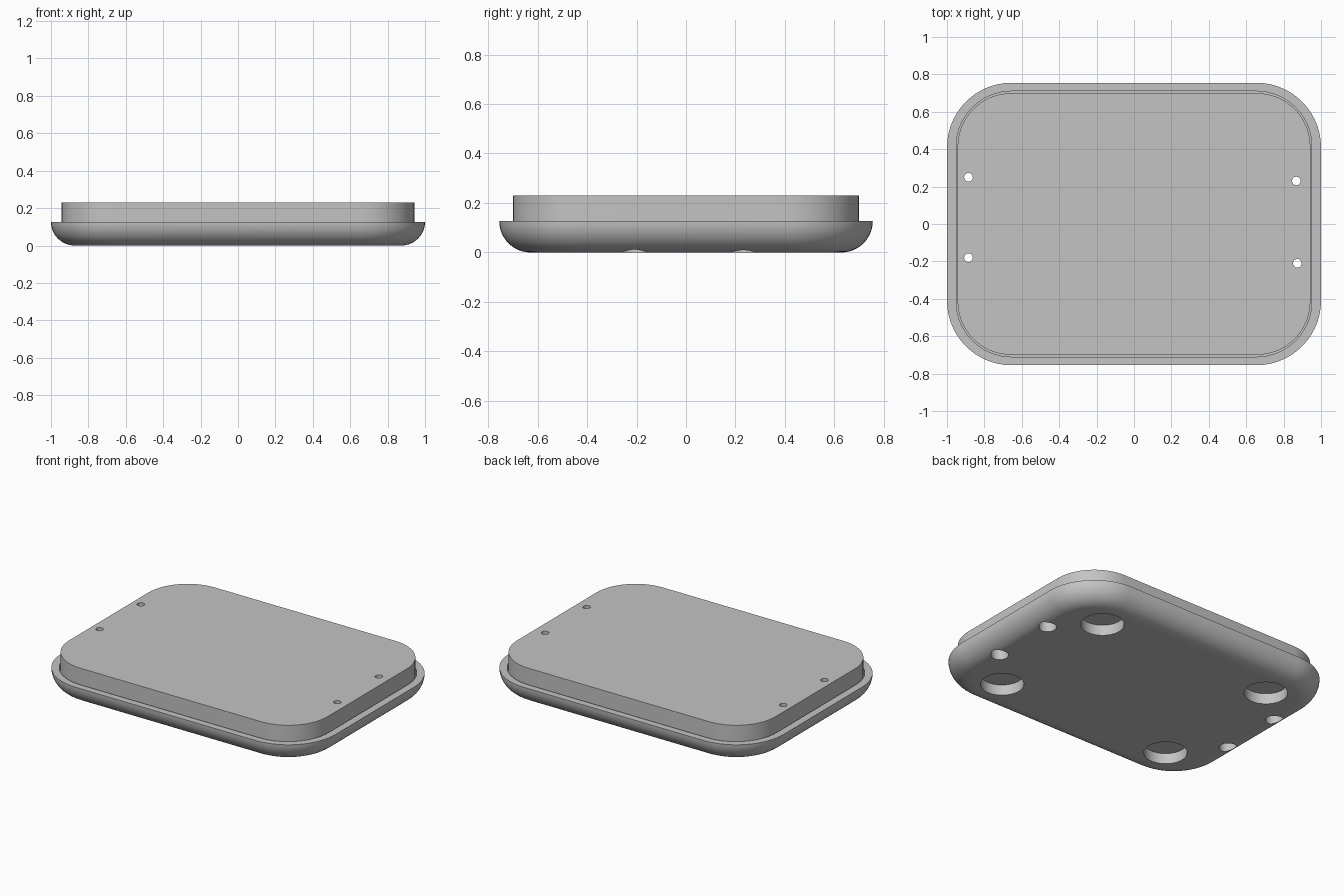
import bpy, bmesh
from math import sin, cos, pi, radians

cube = bpy.data.objects.get("Cube")
if cube:
    bpy.data.objects.remove(cube, do_unlink=True)

grey = bpy.data.materials.new("plain_grey")
grey.use_nodes = True
colour = (0.55, 0.55, 0.55, 1)
grey.diffuse_color = colour
grey.node_tree.nodes["Principled BSDF"].inputs["Base Color"].default_value = colour


def ring(bm, hx, hy, r, z, cx=0, cy=0, steps=14):
    """Rounded rectangle of vertices; a circle when hx = hy = r."""
    verts = []
    for q, (sx, sy) in enumerate([(1, 1), (-1, 1), (-1, -1), (1, -1)]):
        for i in range(steps + 1):
            a = (q + i / steps) * pi / 2
            verts.append(bm.verts.new((cx + sx * (hx - r) + r * cos(a),
                                       cy + sy * (hy - r) + r * sin(a), z)))
    return verts


def loft(bm, rings):
    """Closed solid through a stack of rings."""
    for a, b in zip(rings, rings[1:]):
        for i in range(len(a)):
            j = (i + 1) % len(a)
            bm.faces.new((a[i], a[j], b[j], b[i]))
    bm.faces.new(rings[0][::-1])
    bm.faces.new(rings[-1])


def finish(bm, name):
    bmesh.ops.remove_doubles(bm, verts=bm.verts, dist=1e-5)
    bmesh.ops.recalc_face_normals(bm, faces=bm.faces)
    mesh = bpy.data.meshes.new(name)
    bm.to_mesh(mesh)
    bm.free()
    mesh.materials.append(grey)
    obj = bpy.data.objects.new(name, mesh)
    bpy.context.collection.objects.link(obj)
    return obj


# Base tray: round lower edge, flat rim, shallow recess for the panel
HX, HY, R, F = 1.0, 0.755, 0.345, 0.127
bm = bmesh.new()
rings = []
for i in range(13):
    a = i / 12 * pi / 2
    inset = F * (1 - sin(a))
    rings.append(ring(bm, HX - inset, HY - inset, R - inset, F * (1 - cos(a))))
rings += [ring(bm, 0.95, 0.71, 0.295, z) for z in (F, 0.09)]
loft(bm, rings)
base = finish(bm, "base_tray")

# Raised panel sitting in the recess
bm = bmesh.new()
loft(bm, [ring(bm, 0.943, 0.699, 0.285, z) for z in (0.09, 0.23)])
panel = finish(bm, "raised_panel")

# Cutter for foot recesses and stepped screw holes
bm = bmesh.new()
for sx in (-1, 1):
    for sy in (-1, 1):
        loft(bm, [ring(bm, 0.13, 0.13, 0.13, z, sx * 0.638, sy * 0.467) for z in (-0.1, 0.07)])
for x, y in [(-0.885, 0.25), (-0.885, -0.18), (0.868, 0.23), (0.873, -0.21)]:
    loft(bm, [ring(bm, r, r, r, z, x, y, 8)
              for r, z in [(0.053, -0.1), (0.053, 0.15), (0.023, 0.15), (0.023, 0.3)]])
cutter = finish(bm, "hole_cutter")
cutter.hide_render = True

for obj in (base, panel):
    bpy.ops.object.select_all(action='DESELECT')
    obj.select_set(True)
    bpy.context.view_layer.objects.active = obj
    mod = obj.modifiers.new("holes", 'BOOLEAN')
    mod.operation = 'DIFFERENCE'
    mod.solver = 'EXACT'
    mod.object = cutter
    bpy.ops.object.modifier_apply(modifier=mod.name)
    bpy.ops.object.shade_smooth_by_angle(angle=radians(30))
bpy.data.objects.remove(cutter, do_unlink=True)
